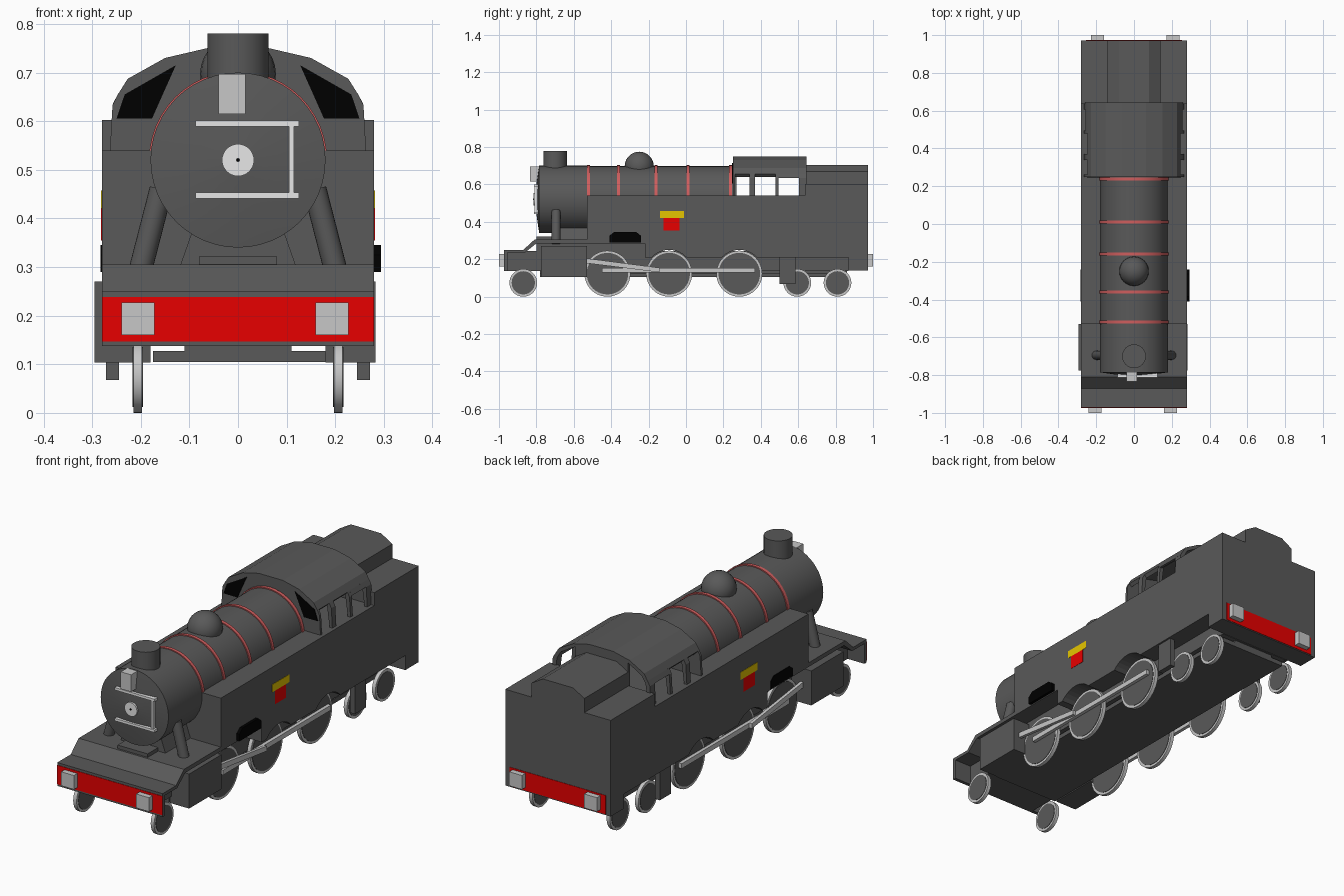
import bpy, bmesh, math
from mathutils import Vector

old = bpy.data.objects.get("Cube")
if old:
    bpy.data.objects.remove(old, do_unlink=True)


def material(name, r, g, b):
    m = bpy.data.materials.new(name)
    m.use_nodes = True
    m.diffuse_color = (r, g, b, 1)
    m.node_tree.nodes["Principled BSDF"].inputs["Base Color"].default_value = (r, g, b, 1)
    return m


GREY = material("dark grey", .1, .1, .1)
STEEL = material("steel grey", .57, .57, .57)
PALE = material("pale grey", .8, .8, .8)
RED = material("red", .8, 0, 0)
BAND = material("faded red", .62, .11, .11)
YELLOW = material("yellow", .78, .56, 0)
BLACK = material("black", 0, 0, 0)


def finish(name, bm, mat, smooth=False):
    bmesh.ops.recalc_face_normals(bm, faces=bm.faces)
    me = bpy.data.meshes.new(name)
    bm.to_mesh(me)
    bm.free()
    me.materials.append(mat)
    ob = bpy.data.objects.new(name, me)
    bpy.context.collection.objects.link(ob)
    if smooth:
        bpy.ops.object.select_all(action='DESELECT')
        ob.select_set(True)
        bpy.context.view_layer.objects.active = ob
        bpy.ops.object.shade_smooth_by_angle(angle=math.radians(35))
    return ob


def prism(name, pts, axis, a, b, mat):
    """Extrude a flat outline along x (points y,z), y (points x,z) or z (points x,y)."""
    place = {"x": lambda p, t: (t, p[0], p[1]),
             "y": lambda p, t: (p[0], t, p[1]),
             "z": lambda p, t: (p[0], p[1], t)}[axis]
    bm = bmesh.new()
    lo = [bm.verts.new(place(p, a)) for p in pts]
    hi = [bm.verts.new(place(p, b)) for p in pts]
    bm.faces.new(lo)
    bm.faces.new(hi)
    for i in range(len(pts)):
        j = (i + 1) % len(pts)
        bm.faces.new((lo[i], lo[j], hi[j], hi[i]))
    return finish(name, bm, mat)


def box(name, x0, x1, y0, y1, z0, z1, mat=GREY):
    return prism(name, [(x0, y0), (x1, y0), (x1, y1), (x0, y1)], "z", z0, z1, mat)


def rod(name, p, q, r, mat=GREY, r2=None, sides=32):
    """Cylinder or cone frustum from p to q."""
    p, q = Vector(p), Vector(q)
    bm = bmesh.new()
    bmesh.ops.create_cone(bm, cap_ends=True, segments=sides, radius1=r,
                          radius2=r if r2 is None else r2, depth=(q - p).length)
    turn = (q - p).to_track_quat('Z', 'Y').to_matrix().to_4x4()
    bmesh.ops.transform(bm, matrix=turn, verts=bm.verts)
    bmesh.ops.translate(bm, vec=(p + q) / 2, verts=bm.verts)
    return finish(name, bm, mat, True)


# Boiler, smokebox and fittings
AXIS = .52
rod("boiler", (0, -.53, AXIS), (0, .27, AXIS), .178, sides=48)
rod("smokebox", (0, -.785, AXIS), (0, -.53, AXIS), .18, sides=48)
rod("smokebox_door", (0, -.785, AXIS), (0, -.81, AXIS), .18, GREY, .01, 48)
rod("door_hub", (0, -.8, AXIS), (0, -.815, AXIS), .033, PALE)
rod("hub_pin", (0, -.81, AXIS), (0, -.818, AXIS), .004, BLACK, sides=8)
for z in (.447, .595):
    box("door_rail", -.087, .125, -.812, -.79, z - .006, z + .006, PALE)
box("door_upright", .105, .115, -.81, -.79, .447, .595, PALE)
box("top_lamp", -.04, .015, -.833, -.785, .615, .697, STEEL)
for y in (-.52, -.36, -.16, .01, .237):
    rod("boiler_band", (0, y - .008, AXIS), (0, y + .008, AXIS), .183, BAND, sides=48)
rod("chimney", (0, -.7, .66), (0, -.7, .78), .063)
bm = bmesh.new()
bmesh.ops.create_uvsphere(bm, u_segments=24, v_segments=14, radius=.078)
bmesh.ops.translate(bm, vec=(0, -.25, .697), verts=bm.verts)
finish("steam_dome", bm, GREY, True)

# Smokebox saddle
prism("saddle", [(-.12, .3), (.12, .3), (.085, .4), (-.085, .4)], "y", -.72, -.53, GREY)
box("saddle_step", -.08, .08, -.8, -.7, .3, .322)

# Thin running plate with sloped front
prism("running_plate", [(-.957, .235), (-.957, .25), (-.87, .25), (-.81, .305),
                        (-.53, .305), (-.53, .285), (-.8, .285), (-.862, .235)],
      "x", -.28, .28, GREY)

# Side tanks with wheel arches, and bunker
WHEEL_R = .123
DRIVERS = (-.42, -.09, .285)
outline = [(-.53, .54), (-.53, .285), (-.22, .285), (-.22, .21)]
for y in DRIVERS[1:]:
    for i in range(11):
        a = math.radians(137 - 9.4 * i)
        outline.append((y + .127 * math.cos(a), WHEEL_R + .127 * math.sin(a)))
outline += [(.972, .21), (.972, .54)]
prism("tanks", outline, "x", -.28, .28, GREY)
box("bunker", -.28, .28, .635, .972, .54, .602)
prism("bunker_coal_top", [(-.14, .6), (-.14, .67), (-.08, .705), (.08, .705), (.14, .67), (.14, .6)],
      "y", .635, .972, GREY)
box("rear_beam", -.28, .28, .87, .972, .14, .22)

# Cab: arched front wall, curved roof, window posts
arch = [(.247, .655), (.227, .687), (.15, .73), (.064, .75)]
outer = arch + [(-x, z) for x, z in reversed(arch)]
inner = [(x * .95, z - .014) for x, z in outer]
prism("cab_roof", outer + inner[::-1], "y", .25, .643, GREY)
wall = [(.264, .53), (.258, .634)] + outer + [(-.258, .634), (-.264, .53)]
prism("cab_front", wall, "y", .25, .262, GREY)
panel = [(.14, .53), (.14, .725), (.064, .742), (-.064, .742), (-.14, .725), (-.14, .53)]
prism("cab_rear_panel", panel, "y", .625, .64, GREY)
for s in (-1, 1):
    for y0, y1 in ((.25, .262), (.34, .37), (.478, .495), (.605, .643)):
        prism("cab_post", [(s * .264, .53), (s * .258, .634), (s * .246, .657), (s * .234, .65),
                           (s * .25, .53)], "y", y0, y1, GREY)
    prism("cab_lintel", [(s * .258, .635), (s * .246, .657), (s * .234, .65), (s * .246, .635)],
          "y", .495, .643, GREY)
    pane = [(s * .25, .605), (s * .233, .655), (s * .128, .715), (s * .177, .605)]
    prism("cab_window", pane, "y", .247, .256, BLACK)

# Frame
box("main_frame", -.19, .19, -.955, .87, .138, .245)
box("raised_frame", -.19, .19, -.8, -.2, .24, .29)
box("frame_keel", -.11, .11, -.78, .86, .12, .14)
box("bottom_plate", -.175, .18, -.78, .86, .105, .127)

# Buffer beams and buffers
box("front_beam", -.28, .28, -.972, -.955, .138, .25)
box("front_beam_face", -.28, .28, -.974, -.971, .147, .238, RED)
box("rear_beam_face", -.255, .255, .971, .974, .145, .235, RED)
for x in (-.206, .193):
    box("front_buffer", x - .034, x + .034, -1, -.97, .16, .227, STEEL)
    box("rear_buffer", -x - .034, -x + .034, .972, 1, .16, .227, STEEL)


def wheel(name, s, y, r):
    rod(name + "_tyre", (s * .197, y, r), (s * .215, y, r), r, STEEL, sides=40)
    rod(name + "_disc", (s * .195, y, r), (s * .217, y, r), r - .012, GREY, sides=40)


for s in (-1, 1):
    # Wheels and rods
    for y in DRIVERS:
        wheel("driving_wheel", s, y, WHEEL_R)
    for y in (-.87, .595, .81):
        wheel("carrying_wheel", s, y, .074)
    near, far = sorted((s * .219, s * .236))
    box("coupling_rod", near, far, -.45, .37, .128, .152, STEEL)
    prism("connecting_rod", [(-.555, .182), (-.555, .208), (-.14, .154), (-.14, .13)],
          "x", s * .237, s * .252, STEEL)

    # Cylinders, steam pipes and cab steps
    near, far = sorted((s * .18, .283 if s > 0 else -.295))
    box("cylinder_block", near, far, -.775, -.53, .104, .27)
    rod("steam_pipe", (s * .203, -.695, .285), (s * .158, -.695, .46), .024, sides=20)
    near, far = sorted((s * .245, s * .271))
    box("cab_step", near, far, .5, .585, .068, .215)

    # Tank side plates
    out = .294 if s > 0 else .2825
    prism("access_opening", [(-.41, .29), (-.41, .325), (-.385, .345), (-.265, .345), (-.24, .325),
                             (-.24, .29)], "x", s * .278, s * out, BLACK)
    near, far = sorted((s * .278, s * .2815))
    box("badge_bar", near, far, -.14, -.012, .42, .457, YELLOW)
    box("badge_shield", near, far, -.12, -.036, .355, .42, RED)
